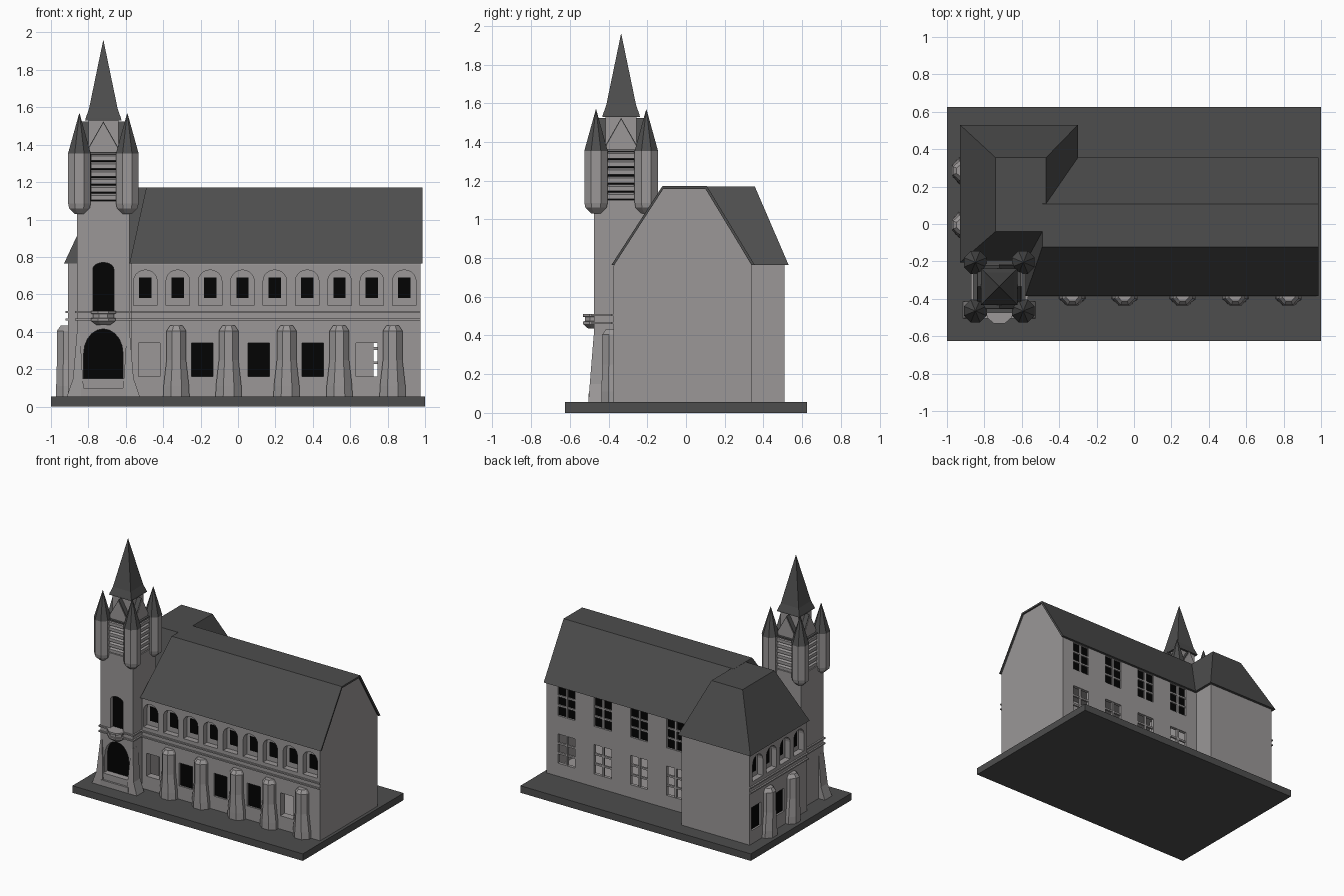
import bpy, bmesh, math
from mathutils import Vector, Matrix

if "Cube" in bpy.data.objects:
    bpy.data.objects.remove(bpy.data.objects["Cube"])

def material(name, r, g, b):
    m = bpy.data.materials.new(name)
    m.diffuse_color = (r, g, b, 1)
    m.use_nodes = True
    m.node_tree.nodes["Principled BSDF"].inputs["Base Color"].default_value = m.diffuse_color
    return m

STONE = material("stone_grey", 0.325, 0.31, 0.31)
SLATE = material("slate_dark", 0.075, 0.075, 0.075)
BLACK = material("opening_black", 0.001, 0.001, 0.001)

def finish(name, bm, mat):
    bmesh.ops.recalc_face_normals(bm, faces=bm.faces)
    me = bpy.data.meshes.new(name)
    bm.to_mesh(me)
    bm.free()
    me.materials.append(mat)
    ob = bpy.data.objects.new(name, me)
    bpy.context.collection.objects.link(ob)
    return ob

def hull(name, pts, mat):
    bm = bmesh.new()
    vs = [bm.verts.new(p) for p in pts]
    r = bmesh.ops.convex_hull(bm, input=vs)
    junk = [g for g in set(r["geom_interior"] + r["geom_unused"]) if isinstance(g, bmesh.types.BMVert)]
    if junk:
        bmesh.ops.delete(bm, geom=junk, context='VERTS')
    bmesh.ops.dissolve_limit(bm, angle_limit=0.01, verts=bm.verts, edges=bm.edges)
    return finish(name, bm, mat)

def rect(x0, x1, y0, y1, z):
    return [(x, y, z) for x in (x0, x1) for y in (y0, y1)]

def box(name, x0, x1, y0, y1, z0, z1, mat):
    return hull(name, rect(x0, x1, y0, y1, z0) + rect(x0, x1, y0, y1, z1), mat)

def loft(name, frame, n, rings, mat):
    # stacked polygons given by (half width, half depth, height), flat sides facing the axes
    bm = bmesh.new()
    loops = []
    k = 1 / math.cos(math.pi / n)
    for w, d, z in rings:
        angles = [(2 * i + 1) * math.pi / n for i in range(n)]
        loops.append([bm.verts.new(frame(k * max(w, 0.001) * math.cos(a),
                                         k * max(d, 0.001) * math.sin(a), z)) for a in angles])
    for a, b in zip(loops, loops[1:]):
        for i in range(n):
            bm.faces.new((a[i], a[(i + 1) % n], b[(i + 1) % n], b[i]))
    bm.faces.new(loops[0][::-1])
    bm.faces.new(loops[-1])
    return finish(name, bm, mat)

def wall_frame(ox, oy, degrees):
    # wall coordinates: u to the right, d outward, z up
    rot = Matrix.Rotation(math.radians(degrees), 3, 'Z')
    return lambda u, d, z: Vector((ox, oy, 0)) + rot @ Vector((u, -d, z))

def prism(name, frame, outline, d0, d1, mat):
    return hull(name, [frame(u, d, z) for u, z in outline for d in (d0, d1)], mat)

def rectangle(u, w, z0, z1):
    return [(u - w / 2, z0), (u + w / 2, z0), (u + w / 2, z1), (u - w / 2, z1)]

def arch(u, w, z0, z1, rise):
    pts = [(u - w / 2, z0), (u + w / 2, z0)]
    return pts + [(u + w / 2 * math.cos(math.pi * i / 10),
                   z1 - rise + rise * math.sin(math.pi * i / 10)) for i in range(11)]

def cut(body, cutters):
    for c in cutters:
        m = body.modifiers.new("cut", 'BOOLEAN')
        m.operation, m.solver, m.object = 'DIFFERENCE', 'EXACT', c
    bpy.context.view_layer.update()
    me = bpy.data.meshes.new_from_object(body.evaluated_get(bpy.context.evaluated_depsgraph_get()))
    body.modifiers.clear()
    body.data = me
    for c in cutters:
        bpy.data.objects.remove(c)

FRONT = wall_frame(0, -0.375, 0)
LEFT = wall_frame(-0.91, 0, -90)
BACK = wall_frame(0, 0.34, 180)

# base slab
box("base_slab", -1, 1, -0.625, 0.625, 0, 0.055, SLATE)

# hall and wing walls, the hall hollow with a stone floor
prof = [(-0.375, 0.03), (0.34, 0.03), (0.34, 0.76), (0.103, 1.158), (-0.122, 1.158), (-0.375, 0.76)]
hall = hull("hall_walls", [(x if z < 1 else max(x, -0.48), y, z) for x in (-0.57, 0.975) for y, z in prof], STONE)
wing = box("wing_walls", -0.91, -0.32, -0.2, 0.51, 0.05, 0.766, STONE)
hall_cuts = [box("cutter", -0.545, 0.95, -0.318, 0.315, 0.065, 0.75, STONE)]
wing_cuts = []

# hall roof with a thin verge over the right gable, hipped wing roof
outer = [(-0.385, 0.765), (-0.122, 1.172), (0.108, 1.172), (0.355, 0.765)]
inner = [(-0.37, 0.765), (-0.117, 1.158), (0.1, 1.158), (0.338, 0.765)]
hull("hall_roof", [(x if z < 1 else max(x, -0.49), y, z) for x in (-0.58, 0.97) for y, z in outer], SLATE)
for i in range(3):
    hull("gable_verge", [(x, y, z) for x in (0.95, 0.987)
                         for y, z in outer[i:i + 2] + inner[i:i + 2]], SLATE)
hull("wing_roof", rect(-0.93, -0.3, -0.205, 0.53, 0.765) + rect(-0.74, -0.47, -0.04, 0.355, 1.171), SLATE)

# upper arcade of arched niches
def niche(frame, u, cuts):
    cuts.append(prism("cutter", frame, arch(u, 0.125, 0.54, 0.73, 0.058), -0.045, 0.05, STONE))
    prism("niche_window", frame, rectangle(u, 0.066, 0.58, 0.69), -0.046, -0.04, BLACK)

def lower_window(frame, u, cuts, glazed):
    cuts.append(prism("cutter", frame, rectangle(u, 0.115, 0.16, 0.34), -0.02 if glazed else -0.1, 0.05, STONE))
    if glazed:
        prism("lower_window", frame, rectangle(u, 0.115, 0.16, 0.34), -0.021, -0.014, BLACK)

for i in range(9):
    niche(FRONT, -0.495 + 0.173 * i, hall_cuts)
for i in range(4):
    niche(LEFT, -0.41 + 0.17 * i, wing_cuts)
for i, u in enumerate((-0.475, -0.19, 0.11, 0.4, 0.688)):
    lower_window(FRONT, u, hall_cuts, 0 < i < 4)
for u in (-0.43, -0.14):
    lower_window(LEFT, u, wing_cuts, True)

# rear windows with glazing bars, dark above and open below
for x in (0.8, 0.485, 0.17, -0.145):
    for z0, glazed in ((0.53, True), (0.157, False)):
        u, h = -x, 0.23
        hall_cuts.append(prism("cutter", BACK, rectangle(u, 0.15, z0, z0 + h),
                               -0.02 if glazed else -0.1, 0.05, STONE))
        if glazed:
            prism("rear_window", BACK, rectangle(u, 0.15, z0, z0 + h), -0.021, -0.015, BLACK)
        prism("glazing_bar", BACK, rectangle(u, 0.016, z0, z0 + h), -0.02, -0.004, STONE)
        for k in (1, 2):
            zc = z0 + h * k / 3
            prism("glazing_bar", BACK, rectangle(u, 0.15, zc - 0.007, zc + 0.007), -0.02, -0.005, STONE)
cut(hall, hall_cuts)
cut(wing, wing_cuts)

# buttresses that flare sideways at the foot
for f in [wall_frame(x, -0.375, 0) for x in (-0.33, -0.05, 0.26, 0.542, 0.827)] + \
         [wall_frame(-0.91, y, -90) for y in (0.285, -0.005)]:
    loft("buttress", f, 8, [(0.07, 0.062, 0.05), (0.068, 0.062, 0.11), (0.052, 0.058, 0.25),
                            (0.052, 0.058, 0.405), (0.034, 0.038, 0.432)], STONE)

# double string course on front, left side and tower
TX, TY = -0.72, -0.335
for z in (0.46, 0.501):
    box("string_course_front", -0.6, 0.975, -0.388, -0.36, z, z + 0.01, STONE)
    box("string_course_left", -0.923, -0.88, -0.205, 0.51, z, z + 0.01, STONE)
    box("string_course_tower", TX - 0.152, TX + 0.152, TY - 0.152, TY + 0.1, z, z + 0.01, STONE)

# tower shaft with door, window and louvred belfry openings
tower = box("tower_shaft", TX - 0.14, TX + 0.14, TY - 0.14, TY + 0.14, 0.05, 1.355, STONE)
box("tower_flat_roof", TX - 0.138, TX + 0.138, TY - 0.138, TY + 0.138, 1.353, 1.36, SLATE)
sides = [wall_frame(TX + 0.14 * math.sin(math.radians(a)), TY - 0.14 * math.cos(math.radians(a)), a)
         for a in (0, 90, 180, 270)]
F = sides[0]
cuts = []
for shape in (arch(0, 0.21, 0.15, 0.415, 0.13), arch(0, 0.112, 0.505, 0.77, 0.035)):
    cuts.append(prism("cutter", F, shape, -0.04, 0.05, STONE))
    prism("tower_opening", F, shape, -0.041, -0.034, BLACK)
for f in sides:
    cuts.append(prism("cutter", f, rectangle(0, 0.135, 1.1, 1.35), -0.03, 0.05, STONE))
    prism("belfry_opening", f, rectangle(0, 0.135, 1.1, 1.35), -0.031, -0.025, BLACK)
    for k in range(6):
        z = 1.105 + 0.042 * k
        hull("louvre_slat", [f(s * 0.067, d, z + dz) for s in (-1, 1) for d, dz in
                             ((-0.026, 0.02), (-0.026, 0.034), (-0.002, 0), (-0.002, 0.024))], STONE)
    # small gable over each tower face
    prism("tower_gable", f, [(-0.09, 1.355), (0.09, 1.355), (0, 1.515)], -0.13, -0.02, STONE)
    prism("tower_gable_roof", f, [(-0.096, 1.356), (0.096, 1.356), (0, 1.524)], -0.13, -0.024, SLATE)
cut(tower, cuts)

# entrance steps and splayed corner feet
box("upper_step", TX - 0.11, TX + 0.11, TY - 0.155, TY - 0.1, 0.05, 0.15, STONE)
box("lower_step", TX - 0.12, TX + 0.12, TY - 0.17, TY - 0.1, 0.05, 0.1, STONE)
levels = ((0.05, 0.1, 0.196, 0.17), (0.15, 0.11, 0.162, 0.162), (0.4, 0.125, 0.141, 0.142))
for s in (-1, 1):
    for pair in (levels[:2], levels[1:]):
        hull("corner_foot", [(TX + s * a, TY - b, z) for z, lo, hi, yo in pair
                             for a in (lo, hi) for b in (0.08, yo)], STONE)

# balcony under the tower window
loft("balcony", F, 8, [(0.035, 0.03, 0.435), (0.066, 0.056, 0.458), (0.066, 0.056, 0.472), (0.056, 0.048, 0.474),
                       (0.056, 0.048, 0.495), (0.067, 0.058, 0.497), (0.067, 0.058, 0.512)], STONE)

# corner turrets
for sx in (-1, 1):
    for sy in (-1, 1):
        f = wall_frame(TX + sx * 0.128, TY + sy * 0.13, 0)
        loft("turret", f, 8, [(r, r, z) for r, z in ((0.025, 1.03), (0.055, 1.06), (0.06, 1.085), (0.06, 1.355))], STONE)
        loft("turret_cap", f, 8, [(r, r, z) for r, z in ((0.061, 1.352), (0, 1.568))], SLATE)

# spire on its square drum
centre = wall_frame(TX, TY, 0)
loft("spire_drum", centre, 4, [(0.08, 0.08, 1.3), (0.08, 0.08, 1.535)], STONE)
loft("spire", centre, 4, [(r, r, z) for r, z in ((0.097, 1.53), (0.095, 1.54), (0.077, 1.59), (0, 1.957))], SLATE)
